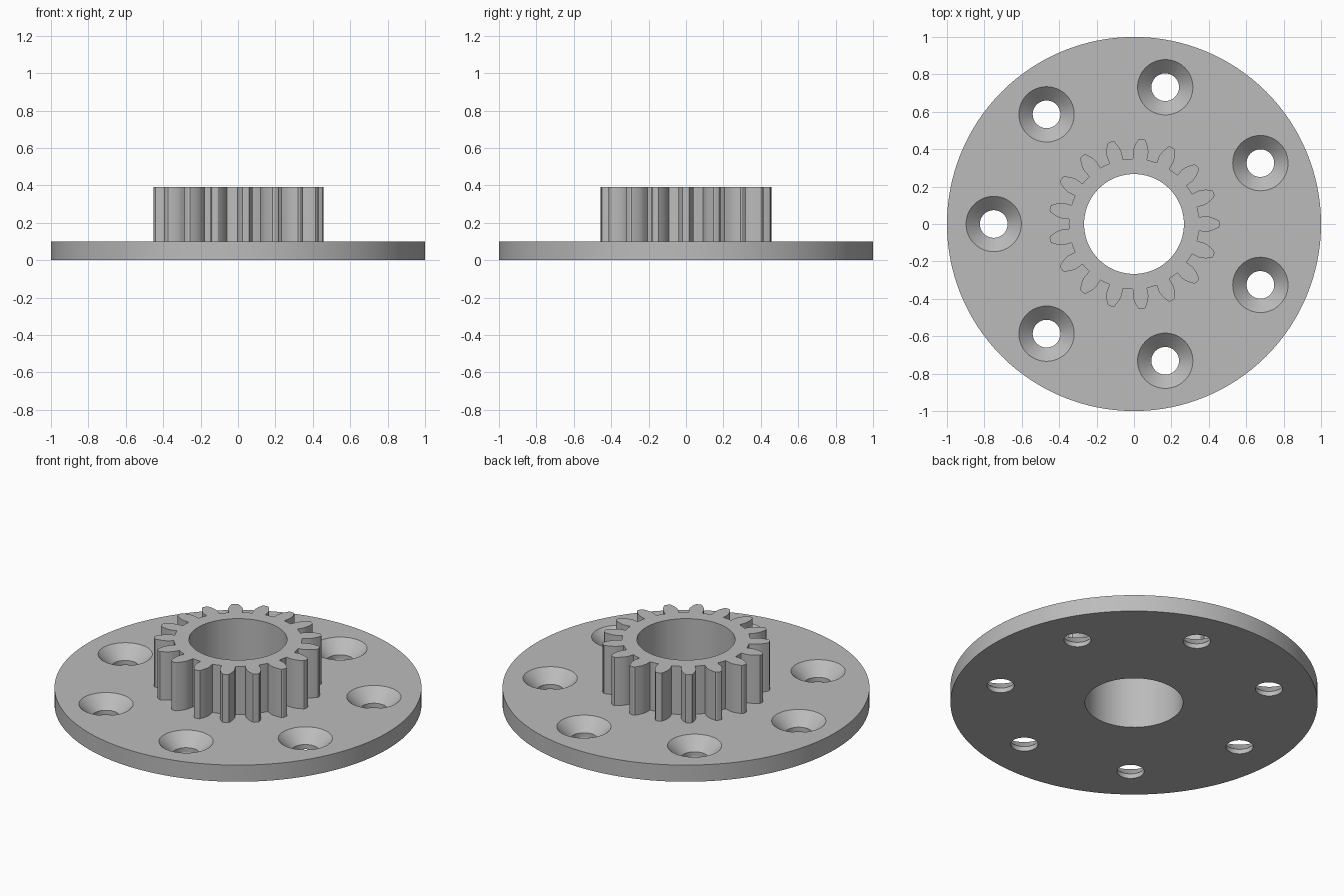
import bpy, bmesh, math

if "Cube" in bpy.data.objects:
    bpy.data.objects.remove(bpy.data.objects["Cube"])

PLATE_TOP, GEAR_TOP = 0.10, 0.39
BORE_R = 0.267
TEETH, PITCH_R, ROOT_R, TIP_R = 17, 0.409, 0.349, 0.457

grey = bpy.data.materials.new("grey metal")
grey.diffuse_color = (0.5, 0.5, 0.5, 1)
grey.use_nodes = True
grey.node_tree.nodes["Principled BSDF"].inputs["Base Color"].default_value = grey.diffuse_color


def loft(name, rings):
    """Skin a stack of closed point rings and cap both ends."""
    bm = bmesh.new()
    loops = [[bm.verts.new(p) for p in ring] for ring in rings]
    n = len(loops[0])
    for a, b in zip(loops, loops[1:]):
        for i in range(n):
            j = (i + 1) % n
            bm.faces.new((a[i], a[j], b[j], b[i]))
    bm.faces.new(loops[0][::-1])
    bm.faces.new(loops[-1])
    mesh = bpy.data.meshes.new(name)
    bm.to_mesh(mesh)
    bm.free()
    mesh.materials.append(grey)
    obj = bpy.data.objects.new(name, mesh)
    bpy.context.collection.objects.link(obj)
    return obj


def turned(name, profile, sides, x=0, y=0):
    """Round solid from (radius, height) pairs."""
    return loft(name, [[(x + r * math.cos(math.tau * i / sides),
                         y + r * math.sin(math.tau * i / sides), z)
                        for i in range(sides)] for r, z in profile])


def cut(obj, cutter):
    mod = obj.modifiers.new("cut", 'BOOLEAN')
    mod.operation, mod.solver, mod.object = 'DIFFERENCE', 'EXACT', cutter
    bpy.context.view_layer.objects.active = obj
    bpy.ops.object.modifier_apply(modifier=mod.name)
    bpy.data.objects.remove(cutter, do_unlink=True)


def smooth(obj):
    bpy.ops.object.select_all(action='DESELECT')
    obj.select_set(True)
    bpy.context.view_layer.objects.active = obj
    bpy.ops.object.shade_smooth_by_angle(angle=math.radians(25))


# Flange plate with centre bore and seven countersunk screw holes
plate = turned("flange_plate", [(1, 0), (1, PLATE_TOP)], 128)
cut(plate, turned("bore_cutter", [(BORE_R, -0.1), (BORE_R, 0.5)], 96))
for k in range(7):
    a = math.pi + math.tau * k / 7
    cut(plate, turned("screw_cutter",
                      [(0.074, -0.05), (0.074, 0.028), (0.148, PLATE_TOP), (0.168, PLATE_TOP + 0.02)],
                      48, 0.75 * math.cos(a), 0.75 * math.sin(a)))
smooth(plate)

# Gear outline: involute flanks, radial below the base circle
base_r = PITCH_R * math.cos(math.radians(20))


def involute(r):
    p = math.acos(min(1, base_r / r))
    return math.tan(p) - p


half_base = math.pi / (2 * TEETH) + involute(PITCH_R)
flank = [(ROOT_R, half_base)]
for i in range(7):
    r = base_r + (TIP_R - 0.004 - base_r) * i / 6
    flank.append((r, half_base - involute(r)))
flank.append((TIP_R, flank[-1][1] * 0.55))   # softened tip corner
tooth = [(r, -a) for r, a in flank] + [(r, a) for r, a in reversed(flank)]
tooth.append((ROOT_R, math.pi / TEETH))      # middle of the gap
outline = [(r * math.cos(a + math.tau * k / TEETH), r * math.sin(a + math.tau * k / TEETH))
           for k in range(TEETH) for r, a in tooth]

# Spur gear standing on the plate
gear = loft("spur_gear", [[(x, y, z) for x, y in outline] for z in (PLATE_TOP, GEAR_TOP)])
cut(gear, turned("bore_cutter", [(BORE_R, -0.1), (BORE_R, 0.5)], 96))
smooth(gear)
